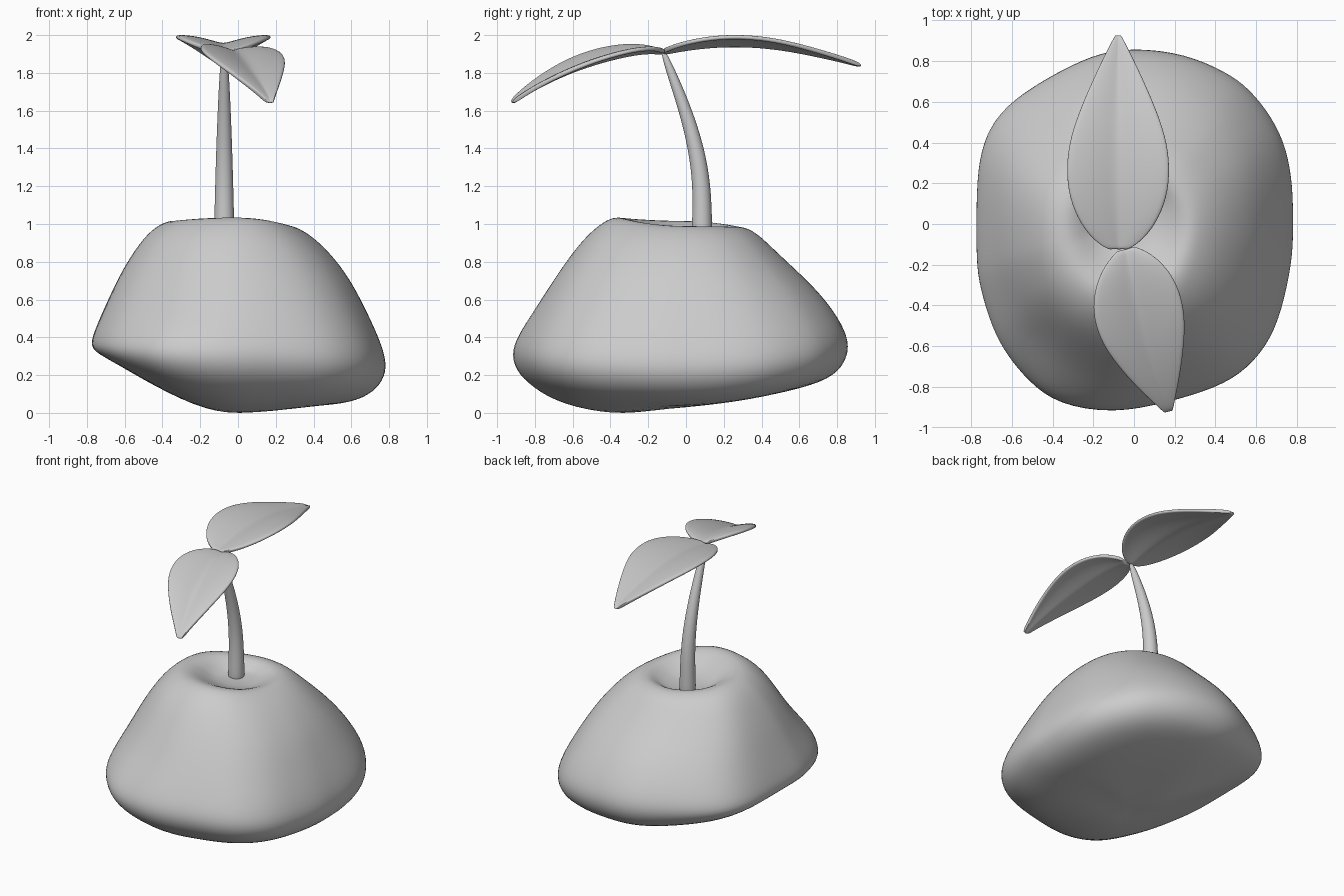
import bpy, math
from mathutils import Vector


def make(name, verts, faces, levels=2, thickness=0):
    mesh = bpy.data.meshes.new(name)
    mesh.from_pydata(verts, [], faces)
    for p in mesh.polygons:
        p.use_smooth = True
    ob = bpy.data.objects.new(name, mesh)
    bpy.context.collection.objects.link(ob)
    if thickness:
        sol = ob.modifiers.new("thickness", 'SOLIDIFY')
        sol.thickness, sol.offset = thickness, 0
    sub = ob.modifiers.new("smooth", 'SUBSURF')
    sub.levels = sub.render_levels = levels
    return ob


def loft(name, rings, bottom, top, levels=2):
    # closed skin through rings, with a pole at each end
    n = len(rings[0])
    verts = [v for r in rings for v in r] + [bottom, top]
    faces = [(k * n + i, k * n + (i + 1) % n, (k + 1) * n + (i + 1) % n, (k + 1) * n + i)
             for k in range(len(rings) - 1) for i in range(n)]
    b, last = len(verts) - 2, (len(rings) - 1) * n
    for i in range(n):
        j = (i + 1) % n
        faces += [(b, j, i), (b + 1, last + i, last + j)]
    return make(name, verts, faces, levels)


# Rock: plan outline scaled level by level
outline = [(.77, .0), (.77, .18), (.74, .37), (.67, .52), (.56, .66), (.45, .74), (.25, .83),
           (0, .86), (-.2, .83), (-.45, .70), (-.63, .58), (-.73, .44), (-.77, .27), (-.775, .05),
           (-.775, -.18), (-.76, -.3), (-.70, -.5), (-.63, -.63), (-.52, -.76), (-.38, -.87),
           (-.1, -.915), (.16, -.86), (.4, -.79), (.55, -.7), (.67, -.55), (.73, -.36), (.77, -.15)]
# reach left, right, front, back; height left, right, front, back; roundness; corner dent
levels = [
    (.22, .35, .39, .25, .035, .035, -.012, .065, .5, 0),
    (.45, .56, .67, .50, .15, .045, .04, .105, .2, 0),
    (.65, .70, .83, .74, .27, .09, .13, .165, 0, 0),
    (.75, .775, .92, .84, .32, .17, .22, .24, 0, 0),
    (.785, .795, .945, .88, .36, .26, .33, .35, 0, 0),
    (.755, .755, .885, .84, .45, .39, .45, .47, .1, .01),
    (.69, .655, .79, .725, .60, .60, .60, .63, .35, .04),
    (.62, .57, .69, .575, .75, .75, .75, .77, .5, .04),
    (.525, .45, .575, .445, .90, .89, .90, .89, .6, .01),
    (.44, .35, .475, .36, .99, .965, .995, .97, .75, 0),
    (.34, .27, .37, .26, 1.03, 1.0, 1.055, .995, 1, 0),
    (.25, .20, .25, .20, .985, .965, .995, .955, 1, 0),
    (.18, .10, .12, .17, .93, .92, .93, .93, 1, 0),
]
rings = []
for xl, xr, yf, yb, zl, zr, zf, zb, rnd, dent in levels:
    ring = []
    for x, y in outline:
        u, v = x / .775, y / (.86 if y > 0 else .915)
        d = math.hypot(u, v)
        s = 1 + rnd * (1 / d - 1)
        a = math.atan2(v, u)
        s *= 1 - dent * math.exp(-((a + 2.2) / .4) ** 2)
        wu, wv = (u / d) ** 2, (v / d) ** 2
        ring.append((s * u * (xr if u > 0 else xl), s * v * (yb if v > 0 else yf),
                     wu * (zr if u > 0 else zl) + wv * (zb if v > 0 else zf)))
    rings.append(ring)
loft("rock", rings, (-.03, -.1, .02), (-.06, .06, .92))

# Stem: tapered tube along a bent path (y, z, radius)
path = [(.085, .88, .06), (.085, 1.0, .055), (.085, 1.2, .05), (.055, 1.4, .044),
        (-.002, 1.6, .036), (-.077, 1.8, .026), (-.118, 1.905, .015)]
rings = []
for i, (y, z, r) in enumerate(path):
    a, b = path[max(i - 1, 0)], path[min(i + 1, len(path) - 1)]
    t = Vector((0, b[0] - a[0], b[1] - a[1])).normalized()
    side = Vector((0, t.z, -t.y))
    rings.append([Vector((-.073, y, z)) + r * (math.cos(k * math.pi / 6) * Vector((1, 0, 0))
                  + math.sin(k * math.pi / 6) * side) for k in range(12)])
loft("stem", rings, (-.073, .085, .88), (-.073, -.12, 1.91))


# Leaves: folded blades along a midrib (distance, height, half width)
def leaf(name, base, angle, rib, lift, tilt, bow=0):
    ahead = Vector((math.cos(angle), math.sin(angle), 0))
    across = Vector((-ahead.y, ahead.x, 0))
    cols = [-1, -.85, -.6, -.3, -.07, .07, .3, .6, .85, 1]
    n, verts = len(cols), []
    for d, z, w in rib:
        shift = bow * math.sin(math.pi * d / rib[-1][0])
        for c in cols:
            up = (lift * math.sin(abs(c) * 1.75) + tilt * c) * w / .25
            verts.append(Vector((base[0], base[1], z + up)) + ahead * d + across * (c * w + shift))
    faces = [(r * n + i, r * n + i + 1, (r + 1) * n + i + 1, (r + 1) * n + i)
             for r in range(len(rib) - 1) for i in range(n - 1)]
    make(name, verts, faces, 2, .024)


leaf("back_leaf", (-.078, -.125), math.pi / 2,
     [(0, 1.905, .04), (.03, 1.908, .10), (.1, 1.92, .17), (.22, 1.935, .232), (.36, 1.943, .257),
      (.52, 1.938, .245), (.67, 1.92, .195), (.82, 1.892, .13), (.97, 1.86, .058), (1.055, 1.837, .012)],
     .048, 0)
leaf("front_leaf", (-.04, -.122), math.atan2(-.80, .21),
     [(0, 1.905, .04), (.03, 1.908, .09), (.09, 1.908, .15), (.18, 1.895, .20), (.29, 1.87, .225),
      (.42, 1.833, .213), (.54, 1.79, .17), (.66, 1.738, .115), (.77, 1.68, .052), (.828, 1.64, .018)],
     .048, -.012, -.02)
